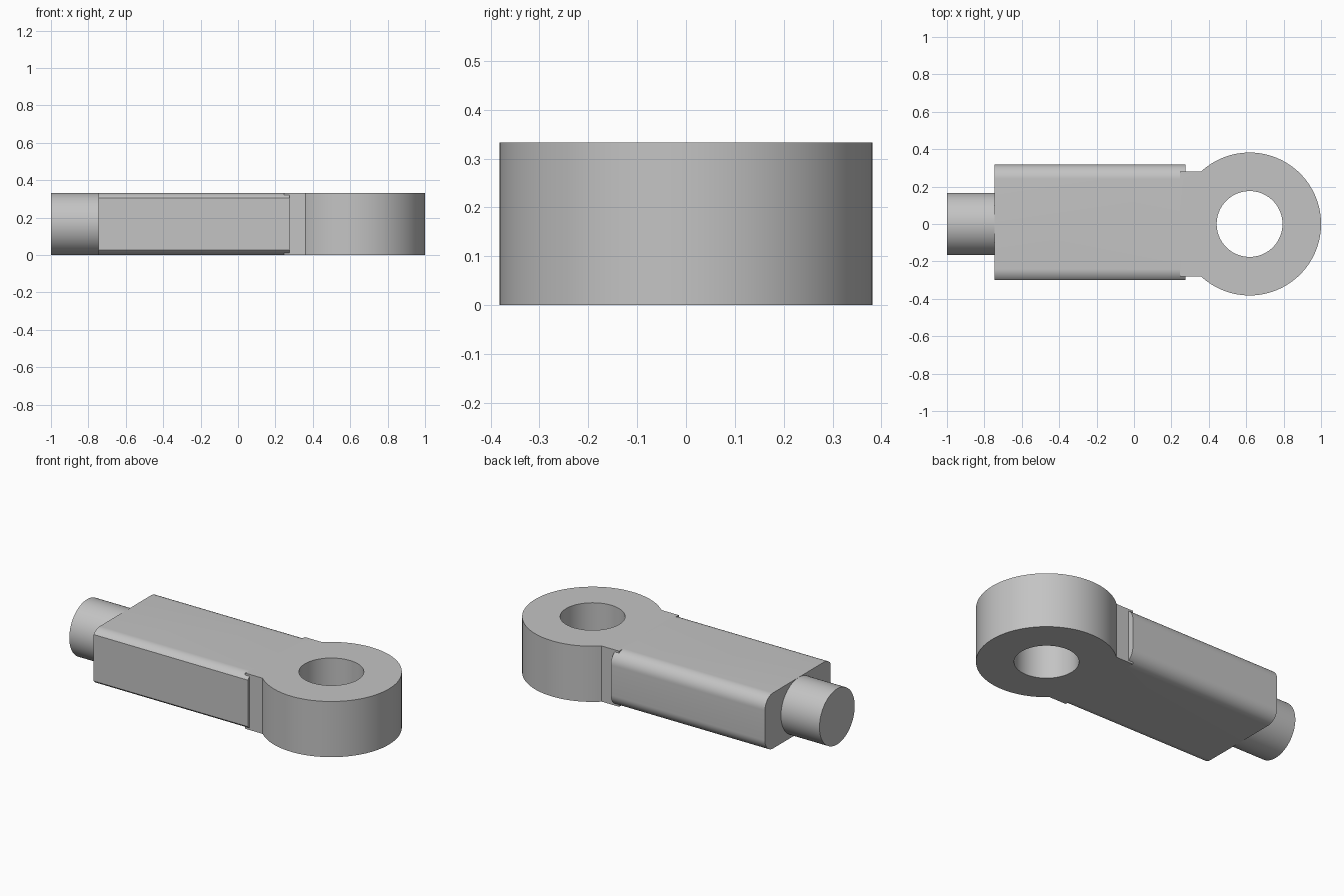
import bpy, bmesh
from math import sin, cos, pi, asin, sqrt, radians
from mathutils import Vector

cube = bpy.data.objects.get("Cube")
if cube:
    bpy.data.objects.remove(cube, do_unlink=True)

H = 0.333            # full thickness
EYE_X, EYE_R, HOLE_R = 0.618, 0.382, 0.176
NECK = 0.282         # half width of the neck
HALF, FRONT, FILLET = 0.318, -0.30, 0.077

steel = bpy.data.materials.new("grey steel")
steel.use_nodes = True
GREY = (0.55, 0.55, 0.55, 1)
steel.diffuse_color = GREY
steel.node_tree.nodes["Principled BSDF"].inputs["Base Color"].default_value = GREY


def prism(name, outline, direction):
    """Extrude a closed outline of 3D points into a solid."""
    bm = bmesh.new()
    face = bm.faces.new([bm.verts.new(p) for p in outline])
    out = bmesh.ops.extrude_face_region(bm, geom=[face])
    moved = [v for v in out["geom"] if isinstance(v, bmesh.types.BMVert)]
    bmesh.ops.translate(bm, verts=moved, vec=Vector(direction))
    bmesh.ops.recalc_face_normals(bm, faces=bm.faces)
    mesh = bpy.data.meshes.new(name)
    bm.to_mesh(mesh)
    bm.free()
    obj = bpy.data.objects.new(name, mesh)
    bpy.context.collection.objects.link(obj)
    mesh.materials.append(steel)
    return obj


def arc(cx, cy, r, start, end, steps):
    angles = [start + (end - start) * i / steps for i in range(steps + 1)]
    return [(cx + r * cos(a), cy + r * sin(a)) for a in angles]


def select_only(obj):
    bpy.ops.object.select_all(action='DESELECT')
    obj.select_set(True)
    bpy.context.view_layer.objects.active = obj


def combine(target, other, operation):
    select_only(target)
    mod = target.modifiers.new("combine", 'BOOLEAN')
    mod.operation, mod.solver, mod.object = operation, 'EXACT', other
    bpy.ops.object.modifier_apply(modifier=mod.name)
    bpy.data.objects.remove(other, do_unlink=True)


# Shank: rounded bar whose front side is milled flat through the fillets
inner = HALF - FILLET
cut = pi / 2 + asin((-FRONT - inner) / FILLET)
top, low = H - FILLET, FILLET
section = (arc(inner, low, FILLET, -pi / 2, 0, 12)
           + arc(inner, top, FILLET, 0, pi / 2, 12)
           + arc(-inner, top, FILLET, pi / 2, cut, 10)
           + arc(-inner, low, FILLET, 2 * pi - cut, 1.5 * pi, 10))
body = prism("rod_end_body", [(-0.745, y, z) for y, z in section], (1.02, 0, 0))

# Eye with a flat-sided neck running into the shank
join = pi - asin(NECK / EYE_R)
outline = [(0.245, -NECK)] + arc(EYE_X, 0, EYE_R, -join, join, 96) + [(0.245, NECK)]
eye = prism("eye", [(x, y, 0) for x, y in outline], (0, 0, H))
combine(body, eye, 'UNION')

# Through hole
circle = arc(EYE_X, 0, HOLE_R, 0, 2 * pi, 72)[:-1]
cutter = prism("hole_cutter", [(x, y, -0.1) for x, y in circle], (0, 0, H + 0.2))
cutter.hide_render = True
combine(body, cutter, 'DIFFERENCE')

# Round stud at the far end
ring = arc(0, H / 2, H / 2, 0, 2 * pi, 72)[:-1]
stud = prism("stud", [(-1, y, z) for y, z in ring], (0.255, 0, 0))

for part in (body, stud):
    select_only(part)
    bpy.ops.object.shade_smooth_by_angle(angle=radians(20))
